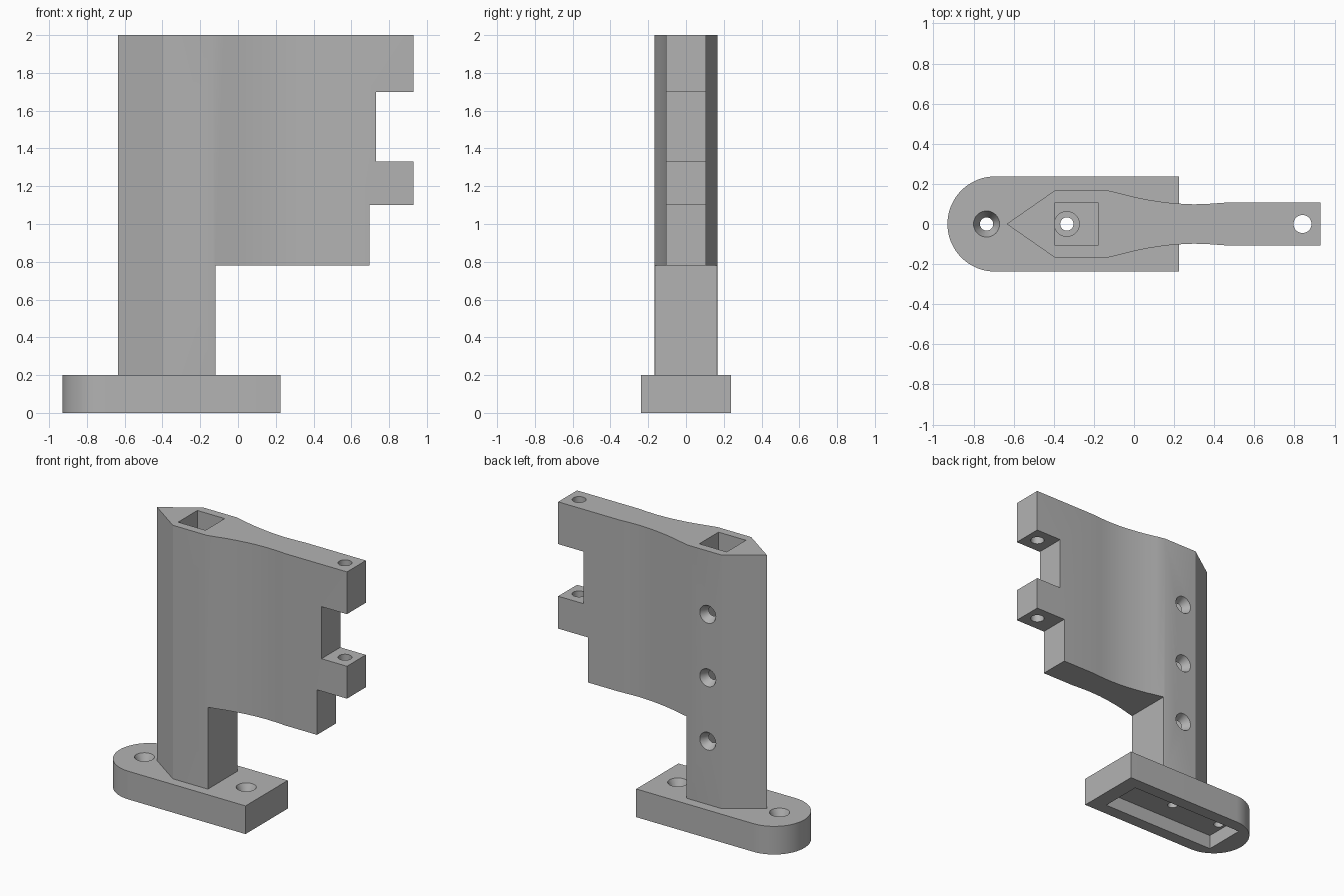
import bpy, bmesh, math

if "Cube" in bpy.data.objects:
    bpy.data.objects.remove(bpy.data.objects["Cube"])

grey = bpy.data.materials.new("plain grey")
grey.use_nodes = True
colour = (0.45, 0.45, 0.45, 1)
grey.diffuse_color = colour
grey.node_tree.nodes["Principled BSDF"].inputs["Base Color"].default_value = colour


def finish(bm, name):
    bmesh.ops.recalc_face_normals(bm, faces=bm.faces)
    mesh = bpy.data.meshes.new(name)
    bm.to_mesh(mesh)
    bm.free()
    mesh.materials.append(grey)
    obj = bpy.data.objects.new(name, mesh)
    bpy.context.collection.objects.link(obj)
    return obj


def prism(name, outline, z0, z1):
    """Upright solid from a plan outline."""
    bm = bmesh.new()
    face = bm.faces.new([bm.verts.new((x, y, z0)) for x, y in outline])
    top = bmesh.ops.extrude_face_region(bm, geom=[face])["geom"]
    verts = [v for v in top if isinstance(v, bmesh.types.BMVert)]
    bmesh.ops.translate(bm, verts=verts, vec=(0, 0, z1 - z0))
    return finish(bm, name)


def box(name, x0, x1, half_y, z0, z1):
    return prism(name, [(x0, -half_y), (x1, -half_y), (x1, half_y), (x0, half_y)], z0, z1)


def rod(x, y, z, axis, r0, r1, start, end):
    """Round cutter along y or z, r0 at start and r1 at end."""
    bm = bmesh.new()
    bmesh.ops.create_cone(bm, cap_ends=True, segments=32, radius1=r0, radius2=r1, depth=end - start)
    mid = (start + end) / 2
    for v in bm.verts:
        a, b, c = v.co
        v.co = (x + a, mid + c, z + b) if axis == "y" else (x + a, y + b, mid + c)
    return finish(bm, "hole_cutter")


def cut(target, cutter):
    cutter.hide_render = True
    mod = target.modifiers.new("cut", "BOOLEAN")
    mod.operation = "DIFFERENCE"
    mod.solver = "EXACT"
    mod.object = cutter
    bpy.context.view_layer.objects.active = target
    bpy.ops.object.modifier_apply(modifier=mod.name)
    bpy.data.objects.remove(cutter)


# Foot plate with one rounded end
R = 0.237
arc = [math.radians(90 + 180 * i / 32) for i in range(33)]
plan = [(-0.693 + R * math.cos(t), R * math.sin(t)) for t in arc]
foot = prism("foot_plate", plan + [(0.225, -R), (0.225, R)], 0, 0.2)

# Recess under the foot, and its screw holes
cut(foot, box("recess_cutter", -0.785, 0.115, 0.15, -0.1, 0.1))
for x in (-0.735, 0.065):
    cut(foot, rod(x, 0, 0, "z", 0.033, 0.033, -0.1, 0.3))
    cut(foot, rod(x, 0, 0, "z", 0.026, 0.07, 0.12, 0.21))
cut(foot, rod(-0.335, 0, 0, "z", 0.033, 0.033, -0.1, 0.3))
cut(foot, rod(-0.335, 0, 0, "z", 0.062, 0.062, 0.17, 0.3))

# Pointed post blending into a waisted panel
side = [(-0.395, 0.167), (-0.13, 0.167), (-0.07, 0.153), (0, 0.135), (0.07, 0.121),
        (0.14, 0.11), (0.21, 0.102), (0.3, 0.098), (0.38, 0.101), (0.45, 0.106), (0.93, 0.106)]
outline = [(-0.635, 0)] + [(x, -y) for x, y in side] + side[::-1]
post = prism("post_and_panel", outline, 0.2, 2)

# Open space under the panel and the notches between its tabs
for x, z0, z1 in ((-0.12, 0, 0.78), (0.695, 0.7, 1.1), (0.73, 1.33, 1.7)):
    cut(post, box("notch_cutter", x, 1.2, 0.5, z0, z1))

# Square shaft down the post, and the pin hole through the tabs
cut(post, box("shaft_cutter", -0.395, -0.18, 0.108, 0.1, 2.1))
cut(post, rod(0.84, 0, 0, "z", 0.045, 0.045, 1, 2.1))

# Cross holes: stepped at the front, countersunk at the back
for z in (0.65, 1.1, 1.55):
    cut(post, rod(-0.288, 0, z, "y", 0.033, 0.033, -0.3, 0.3))
    cut(post, rod(-0.288, 0, z, "y", 0.062, 0.062, -0.3, -0.137))
    cut(post, rod(-0.288, 0, z, "y", 0.033, 0.068, 0.108, 0.177))

# Smooth curves with sharp edges
bpy.ops.object.select_all(action="DESELECT")
for obj in (foot, post):
    obj.select_set(True)
bpy.context.view_layer.objects.active = post
bpy.ops.object.shade_smooth_by_angle(angle=math.radians(25))
